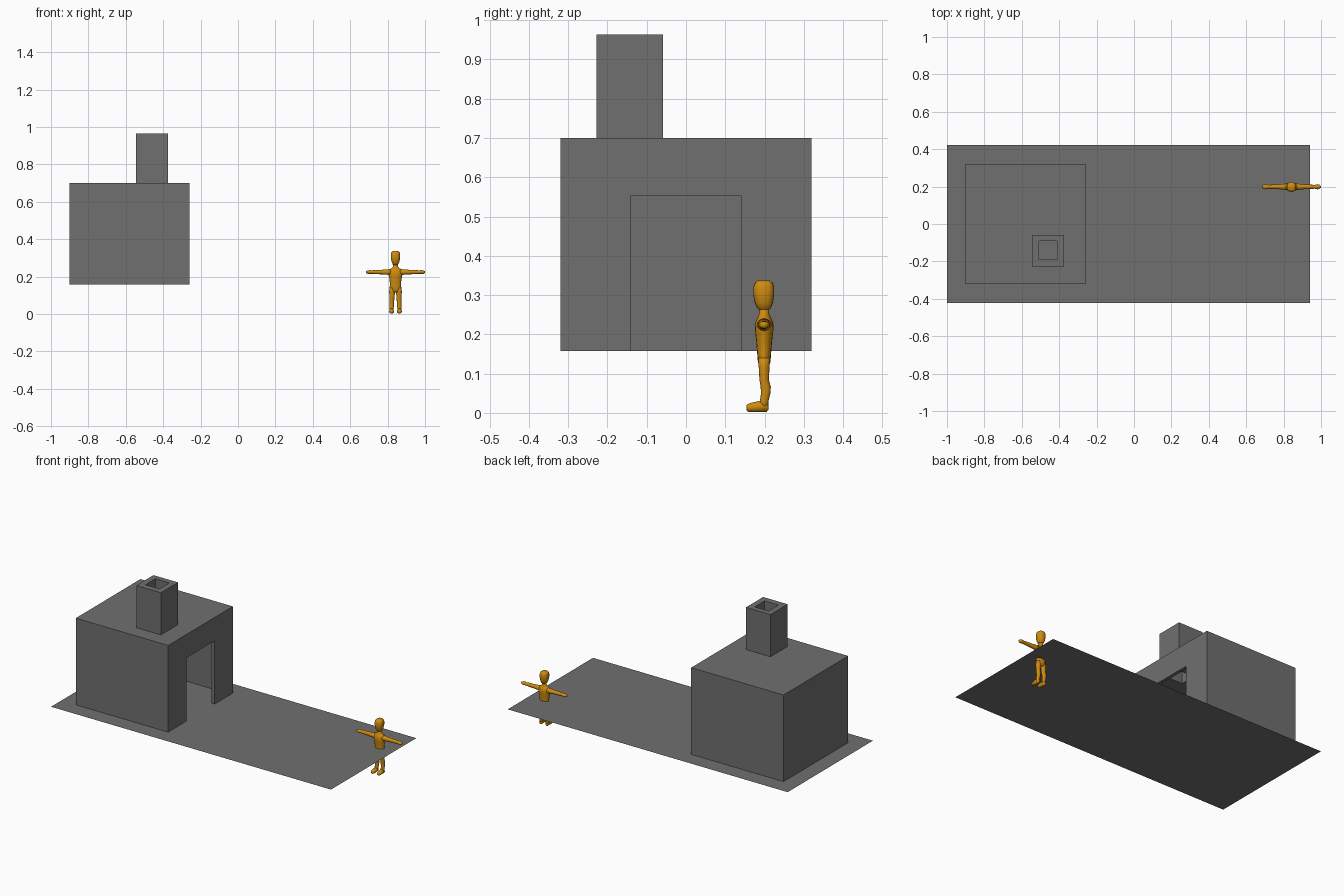
import bpy, bmesh, math
from mathutils import Vector

if "Cube" in bpy.data.objects:
    bpy.data.objects.remove(bpy.data.objects["Cube"])


def material(name, rgb):
    m = bpy.data.materials.new(name)
    m.diffuse_color = (*rgb, 1)
    m.use_nodes = True
    m.node_tree.nodes["Principled BSDF"].inputs["Base Color"].default_value = m.diffuse_color
    return m


GREY = material("stone grey", (0.16, 0.16, 0.16))
ORANGE = material("orange", (0.62, 0.26, 0.005))


def add_object(name, bm, mat):
    bmesh.ops.recalc_face_normals(bm, faces=bm.faces[:])
    me = bpy.data.meshes.new(name)
    bm.to_mesh(me)
    bm.free()
    me.materials.append(mat)
    ob = bpy.data.objects.new(name, me)
    bpy.context.collection.objects.link(ob)
    return ob


def box(name, lo, hi, mat=GREY):
    bm = bmesh.new()
    bmesh.ops.create_cube(bm, size=1)
    for v in bm.verts:
        v.co = [(a + b) / 2 + c * (b - a) for a, b, c in zip(lo, hi, v.co)]
    return add_object(name, bm, mat)


def cut(target, cutter):
    cutter.hide_render = True
    cutter.hide_viewport = True
    cutter.display_type = 'WIRE'
    mod = target.modifiers.new("cut", 'BOOLEAN')
    mod.operation = 'DIFFERENCE'
    mod.solver = 'EXACT'
    mod.object = cutter


def loft(name, rings, axis, n=16, power=1.0):
    """Skin elliptical rings (centre, radius_u, radius_v) lying across an axis."""
    u, v = {'x': ((0, 1, 0), (0, 0, 1)), 'y': ((1, 0, 0), (0, 0, 1)),
            'z': ((1, 0, 0), (0, 1, 0))}[axis]
    u, v = Vector(u), Vector(v)
    bm = bmesh.new()
    loops = []
    for c, ru, rv in rings:
        loop = []
        for i in range(n):
            a = math.tau * i / n
            cu, sv = math.cos(a), math.sin(a)
            cu = math.copysign(abs(cu) ** power, cu)
            sv = math.copysign(abs(sv) ** power, sv)
            loop.append(bm.verts.new(Vector(c) + u * ru * cu + v * rv * sv))
        loops.append(loop)
    for a, b in zip(loops, loops[1:]):
        for i in range(n):
            j = (i + 1) % n
            bm.faces.new((a[i], a[j], b[j], b[i]))
    bm.faces.new(loops[0])
    bm.faces.new(loops[-1])
    for f in bm.faces:
        f.smooth = True
    return add_object(name, bm, ORANGE)


# Ground sheet, a single surface
G = 0.157
bm = bmesh.new()
bm.faces.new([bm.verts.new(p) for p in
              ((-1, -0.422, G), (0.94, -0.422, G), (0.94, 0.422, G), (-1, 0.422, G))])
add_object("ground_sheet", bm, GREY)

# Hollow house with a doorway on the right and a flue hole in the roof
T = 0.02
house = box("house", (-0.90, -0.32, G), (-0.26, 0.32, 0.70))
cut(house, box("room_cutter", (-0.90 + T, -0.32 + T, G - 0.1), (-0.26 - T, 0.32 - T, 0.70 - T)))
cut(house, box("door_cutter", (-0.33, -0.14, G - 0.15), (-0.2, 0.14, 0.553)))
flue = box("flue_cutter", (-0.508, -0.19, 0.6), (-0.412, -0.092, 1.1))
cut(house, flue)

# Chimney
chimney = box("chimney", (-0.545, -0.228, 0.70), (-0.375, -0.058, 0.964))
cut(chimney, flue)

# Figure
CX, CY = 0.842, 0.199


def upright(name, rows, power=1.0):
    return loft(name, [((CX + x, CY + y, z), rx, ry) for x, y, z, rx, ry in rows], 'z', 16, power)


upright("head", [(0, 0, .261, .009, .010), (0, 0, .266, .015, .017), (0, -.001, .280, .021, .023),
                 (0, -.001, .300, .025, .0265), (0, -.001, .320, .025, .0265),
                 (0, -.001, .331, .022, .023), (0, -.001, .337, .014, .015)], 0.8)
upright("torso", [(0, 0, .115, .026, .011), (0, 0, .130, .032, .016), (0, 0, .155, .030, .018),
                  (0, 0, .180, .031, .020), (0, 0, .205, .036, .023), (0, 0, .225, .040, .024),
                  (0, 0, .237, .034, .020), (0, 0, .246, .020, .015), (0, 0, .254, .013, .0125),
                  (0, 0, .270, .012, .0125)])

for s, side in ((-1, "left"), (1, "right")):
    # Arm tapering from shoulder to wrist, with a flat hand
    rows = [(.025, .018, .017), (.045, .015, .014), (.075, .012, .012), (.110, .011, .011),
            (.125, .010, .009), (.138, .014, .010), (.150, .011, .009), (.157, .005, .005)]
    loft(side + "_arm", [((CX + s * x, CY, .224), ry, rz) for x, ry, rz in rows], 'x')
    # Leg with a slight calf
    upright(side + "_leg", [(s * .021, 0, .008, .011, .010), (s * .021, 0, .030, .011, .011),
                            (s * .020, .004, .050, .012, .012), (s * .020, .004, .066, .013, .013),
                            (s * .019, 0, .085, .013, .012), (s * .018, 0, .120, .016, .014),
                            (s * .017, 0, .140, .015, .014)])
    # Foot pointing forward
    rows = [(.210, .006, .006, .014), (.205, .011, .012, .014), (.185, .012, .014, .016),
            (.168, .013, .012, .014), (.158, .011, .010, .013), (.154, .006, .006, .013)]
    loft(side + "_foot", [((CX + s * .021, y, z), rx, rz) for y, rx, rz, z in rows], 'y')
